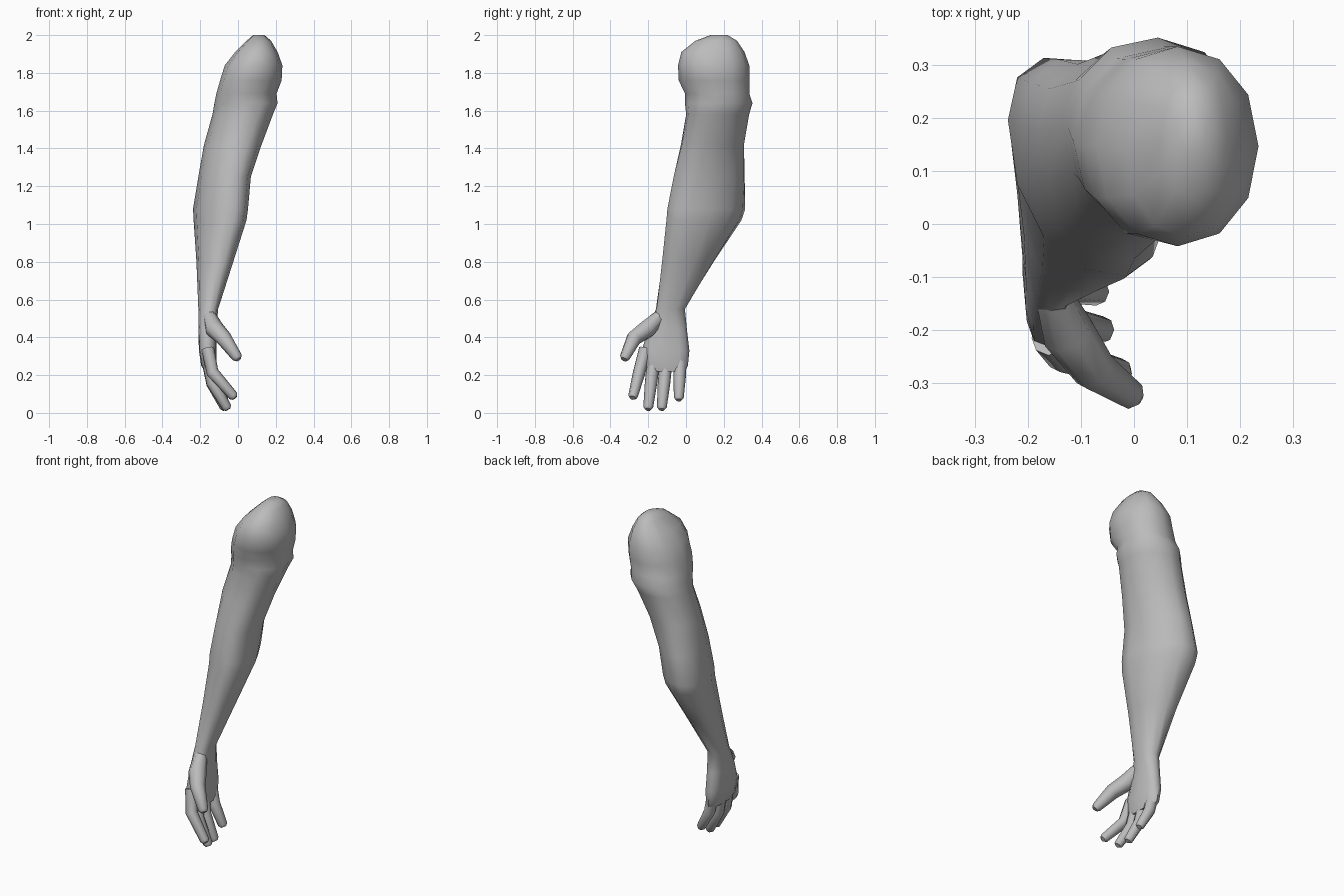
import bpy, bmesh, math
from mathutils import Vector

if "Cube" in bpy.data.objects:
    bpy.data.objects.remove(bpy.data.objects["Cube"])

skin = bpy.data.materials.new("plain grey")
skin.use_nodes = True
grey = (0.5, 0.5, 0.5, 1)
skin.diffuse_color = grey
skin.node_tree.nodes["Principled BSDF"].inputs["Base Color"].default_value = grey


def loft(name, rings, sharp=50):
    """Skin a closed surface over rings of points."""
    bm = bmesh.new()
    loops = [[bm.verts.new(p) for p in ring] for ring in rings]
    for a, b in zip(loops, loops[1:]):
        for i in range(len(a)):
            j = (i + 1) % len(a)
            bm.faces.new((a[i], a[j], b[j], b[i]))
    bm.faces.new(loops[0])
    bm.faces.new(loops[-1])
    bmesh.ops.recalc_face_normals(bm, faces=bm.faces)
    mesh = bpy.data.meshes.new(name)
    bm.to_mesh(mesh)
    bm.free()
    mesh.materials.append(skin)
    obj = bpy.data.objects.new(name, mesh)
    bpy.context.collection.objects.link(obj)
    bpy.ops.object.select_all(action="DESELECT")
    obj.select_set(True)
    bpy.context.view_layer.objects.active = obj
    bpy.ops.object.shade_smooth_by_angle(angle=math.radians(sharp))
    return obj


def section(z, x0, x1, y0, y1, skew=0.0, power=0.95, dent=0.0, sides=12):
    """Skewed superellipse filling the given bounds, dented towards the armpit."""
    ring = []
    for i in range(sides):
        t = math.tau * i / sides
        c, s = math.cos(t), math.sin(t + skew)
        c = math.copysign(abs(c) ** power, c)
        s = math.copysign(abs(s) ** power, s)
        k = 1 - dent * max(0, math.cos(t + 0.6))
        ring.append(((x0 + x1) / 2 + k * c * (x1 - x0) / 2,
                     (y0 + y1) / 2 + k * s * (y1 - y0) / 2, z))
    return ring


def digit(name, path, radii, sides=8):
    """Tapered tube along a path, with a blunt rounded tip."""
    pts = [Vector(p) for p in path]
    end = (pts[-1] - pts[-2]).normalized()
    tip = radii[-1]
    pts.append(pts[-1] + end * tip * 0.55)
    radii = list(radii) + [tip * 0.6]
    rings = []
    for i, (p, r) in enumerate(zip(pts, radii)):
        d = (pts[min(i + 1, len(pts) - 1)] - pts[max(i - 1, 0)]).normalized()
        u = Vector((0, 1, 0))
        u = (u - d * u.dot(d)).normalized()
        v = d.cross(u)
        rings.append([p + r * (u * math.cos(a) + v * math.sin(a))
                      for a in (math.tau * k / sides for k in range(sides))])
    return loft(name, rings)


# Shoulder ball, upper arm, elbow and forearm down to the wrist, then the palm
loft("arm_and_palm", [
    section(2.0, 0.08, 0.14, 0.13, 0.22),
    section(1.97, 0.045, 0.175, 0.05, 0.27),
    section(1.91, -0.015, 0.21, -0.025, 0.31),
    section(1.84, -0.07, 0.235, -0.042, 0.335),
    section(1.76, -0.095, 0.235, -0.042, 0.335, 0, 0.95, 0.03),
    section(1.69, -0.115, 0.225, -0.02, 0.335, 0, 0.95, 0.15),
    section(1.64, -0.125, 0.215, -0.01, 0.352, -0.05, 0.95, 0.04),
    section(1.58, -0.135, 0.185, 0.0, 0.335, -0.1),
    section(1.42, -0.18, 0.125, -0.03, 0.31, -0.2),
    section(1.25, -0.21, 0.068, -0.07, 0.315, -0.3),
    section(1.08, -0.238, 0.053, -0.1, 0.315, -0.4, 0.9),
    section(1.02, -0.235, 0.045, -0.105, 0.295, -0.4, 0.9),
    section(0.8, -0.22, -0.025, -0.13, 0.15, -0.3),
    section(0.55, -0.21, -0.105, -0.16, -0.005, -0.15, 0.9),
    section(0.44, -0.21, -0.115, -0.2, 0.005, 0, 0.8),
    section(0.33, -0.207, -0.115, -0.235, 0.018, 0, 0.75),
    section(0.25, -0.195, -0.115, -0.22, 0.01, 0, 0.75),
    section(0.22, -0.175, -0.12, -0.2, -0.005, 0, 0.75),
])

# Fingers: y at knuckle and tip, then x and z of the tip
fingers = {
    "index_finger": (-0.215, -0.28, -0.025, 0.09, 0.34),
    "middle_finger": (-0.17, -0.2, -0.06, 0.03, 0.29),
    "ring_finger": (-0.105, -0.128, -0.07, 0.03, 0.28),
    "little_finger": (-0.03, -0.038, -0.075, 0.08, 0.3),
}
for name, (y0, y1, x, z, top) in fingers.items():
    mid = (y0 + y1) / 2
    digit(name, [(-0.16, y0, top), (-0.135, mid, z + (top - z) * 0.5), (x, y1, z)],
          [0.034, 0.033, 0.026])

# Thumb with its fleshy base
digit("thumb", [(-0.155, -0.13, 0.52), (-0.125, -0.205, 0.445),
                (-0.075, -0.275, 0.395), (-0.005, -0.323, 0.295)],
      [0.035, 0.05, 0.042, 0.028])
